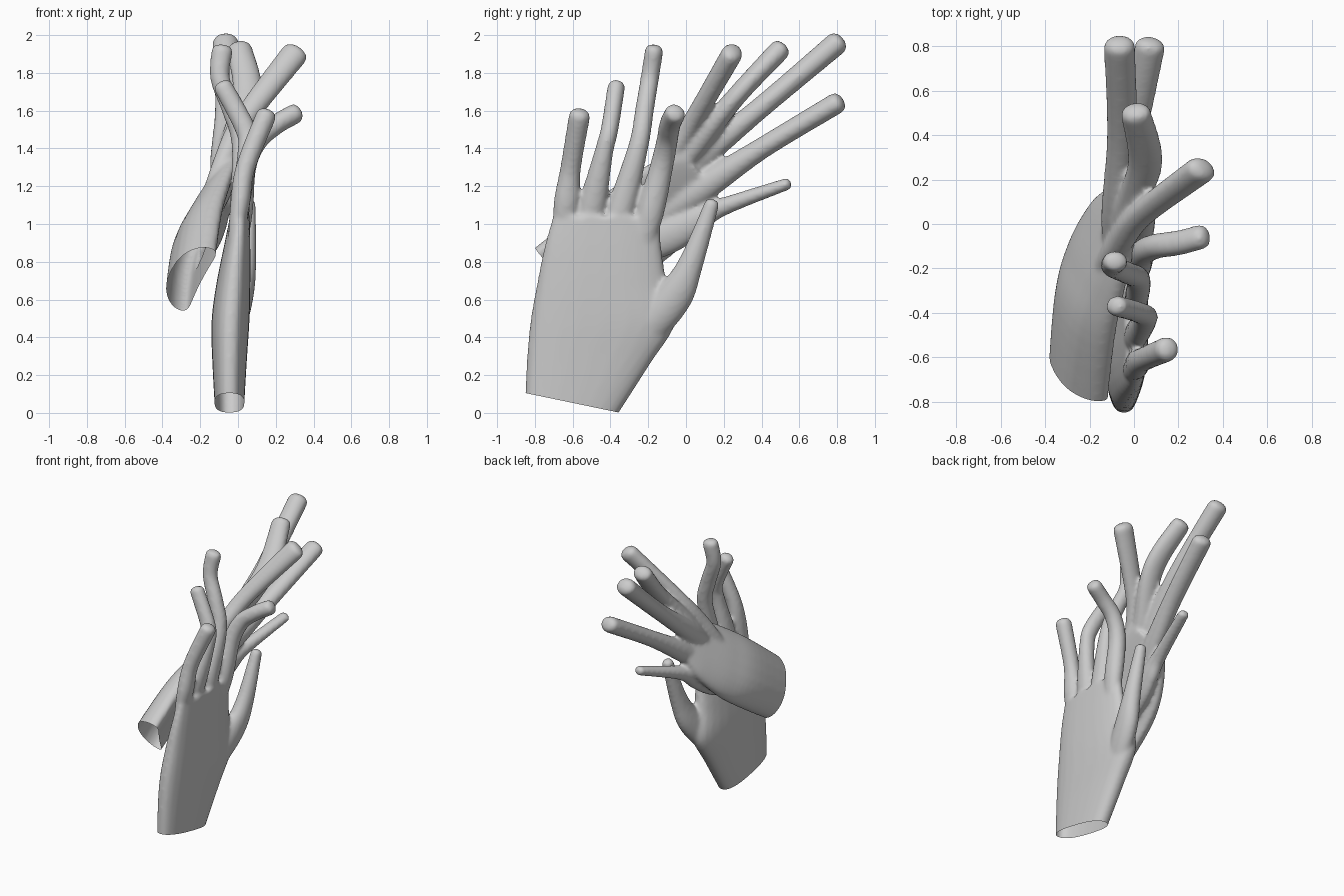
import bpy, bmesh, math
from mathutils import Vector

if "Cube" in bpy.data.objects:
    bpy.data.objects.remove(bpy.data.objects["Cube"])

SIDES, STEPS = 24, 6


def spline(pts):
    """Catmull-Rom through tuples of any length."""
    out = []
    for i in range(len(pts) - 1):
        a, b = pts[max(i - 1, 0)], pts[i]
        c, d = pts[i + 1], pts[min(i + 2, len(pts) - 1)]
        for k in range(STEPS):
            t = k / STEPS
            out.append([0.5 * (2 * q + (r - p) * t + (2 * p - 5 * q + 4 * r - s) * t * t
                               + (3 * q - p - 3 * r + s) * t ** 3)
                        for p, q, r, s in zip(a, b, c, d)])
    out.append(list(pts[-1]))
    return out


def rooted(pts):
    """Run a digit back into the palm with a narrowing root."""
    a, b = Vector(pts[0][:3]), Vector(pts[1][:3])
    root = a - (b - a).normalized() * 0.24
    return [(*root, pts[0][3] * 0.6, pts[0][4] * 0.5)] + pts


def loft(bm, pts, ref=(1, 0, 0), axis=None, power=1.0, tip=True, bend=0.0, pad=0.0):
    """Closed tube; each point is x, y, z, half width, half thickness."""
    path = spline(pts)
    ref = Vector(ref)
    frames = []
    for i, p in enumerate(path):
        lo, hi = path[max(i - 1, 0)], path[min(i + 1, len(path) - 1)]
        t = Vector(axis) if axis else Vector(hi[:3]) - Vector(lo[:3])
        frames.append((Vector(p[:3]), t.normalized(), p[3] + pad, p[4] + pad))
    if tip:
        c, t, w, h = frames[-1]
        for s in (0.35, 0.65, 0.87, 0.98):
            k = (1 - s ** 3) ** 0.5
            frames.append((c + t * s * min(w, h) * 0.85, t, w * k, h * k))
    rings = []
    for n, (c, t, w, h) in enumerate(frames):
        u = t.cross(ref).normalized()
        v = u.cross(t)
        cup = bend * (1 - n / len(frames))
        ring = []
        for j in range(SIDES):
            a = 2 * math.pi * j / SIDES
            ca, sa = math.cos(a), math.sin(a)
            ring.append(bm.verts.new(c + u * w * math.copysign(abs(ca) ** power, ca)
                                     + v * (h * math.copysign(abs(sa) ** power, sa) + cup * ca * ca)))
        rings.append(ring)
    for r0, r1 in zip(rings, rings[1:]):
        for j in range(SIDES):
            k = (j + 1) % SIDES
            bm.faces.new((r0[j], r0[k], r1[k], r1[j]))
    bm.faces.new(rings[0][::-1])
    bm.faces.new(rings[-1])


def glove(name, palm, palm_args, digits, cut_co, cut_no):
    bm = bmesh.new()
    loft(bm, palm, power=0.8, tip=False, **palm_args)
    for d in digits:
        loft(bm, rooted(d), pad=0.007)
    bmesh.ops.recalc_face_normals(bm, faces=bm.faces)
    raw = bpy.data.meshes.new(name)
    bm.to_mesh(raw)
    bm.free()
    ob = bpy.data.objects.new(name, raw)
    bpy.context.collection.objects.link(ob)
    # fuse the palm and fingers into one soft skin
    m = ob.modifiers.new("fuse", 'REMESH')
    m.mode = 'VOXEL'
    m.voxel_size = 0.012
    s = ob.modifiers.new("soften", 'SMOOTH')
    s.factor, s.iterations = 0.5, 10
    dg = bpy.context.evaluated_depsgraph_get()
    skin = bpy.data.meshes.new_from_object(ob.evaluated_get(dg))
    ob.modifiers.clear()
    # slice the wrist off to leave an open cuff
    bm = bmesh.new()
    bm.from_mesh(skin)
    bmesh.ops.bisect_plane(bm, geom=bm.verts[:] + bm.edges[:] + bm.faces[:],
                           plane_co=cut_co, plane_no=cut_no, clear_outer=True)
    for f in bm.faces:
        f.smooth = True
    bm.to_mesh(skin)
    bm.free()
    ob.data = skin
    return ob


# upright glove: palm, then little, ring, middle, index finger and thumb
glove("upright_glove",
      [(-.045, -.64, -.10, .22, .07), (-.045, -.52, .25, .325, .09),
       (-.04, -.44, .48, .385, .10), (-.025, -.445, .68, .345, .09),
       (-.005, -.44, .88, .31, .07), (.01, -.42, 1.04, .285, .052)],
      dict(axis=(0, 0, 1)),
      [[(.01, -.635, 1.1, .06, .045), (.04, -.61, 1.3, .048, .045),
        (.145, -.565, 1.565, .05, .048)],
       [(.01, -.495, 1.1, .063, .045), (.05, -.435, 1.38, .043, .046),
        (.04, -.405, 1.5, .04, .048), (-.075, -.37, 1.72, .04, .045)],
       [(.01, -.345, 1.08, .063, .045), (.02, -.25, 1.42, .046, .047),
        (-.03, -.22, 1.6, .043, .047), (-.095, -.192, 1.77, .042, .045), (-.085, -.17, 1.91, .042, .05)],
       [(.02, -.19, 1.05, .064, .05), (.04, -.13, 1.3, .055, .05),
        (.10, -.10, 1.44, .05, .05), (.20, -.085, 1.525, .05, .046), (.295, -.06, 1.58, .05, .046)],
       [(-.03, -.2, .45, .09, .06), (.015, -.06, .62, .09, .06),
        (.04, .025, .79, .06, .05), (.055, .135, 1.10, .033, .033)]],
      (0, -.37, .005), (0, -.1, -.48))

# leaning glove: palm, then four spread flaring fingers and a thin thumb
glove("leaning_glove",
      [(-.285, -.77, .65, .225, .085), (-.245, -.40, .91, .25, .085),
       (-.19, -.20, 1.05, .25, .072), (-.115, -.03, 1.19, .215, .055),
       (-.065, .07, 1.28, .15, .042)],
      dict(axis=(.1, .75, .6), ref=(.92, .1, -.39), bend=.06),
      [[(-.07, -.09, 1.34, .055, .05), (.03, .04, 1.55, .046, .055), (.295, .24, 1.895, .05, .066)],
       [(-.04, .04, 1.40, .055, .055), (.05, .27, 1.68, .046, .072), (.01, .49, 1.915, .05, .062)],
       [(-.09, .06, 1.34, .062, .05), (-.055, .4, 1.62, .05, .06), (-.065, .79, 1.95, .055, .064)],
       [(-.09, .07, 1.18, .07, .05), (-.01, .4, 1.4, .05, .058), (.07, .79, 1.635, .05, .062)],
       [(-.15, -.11, .93, .09, .05), (-.11, .04, 1.01, .075, .045), (-.08, .18, 1.085, .043, .04),
        (.01, .53, 1.21, .026, .034)]],
      (-.25, -.67, .73), (-.1, -.75, -.6))
